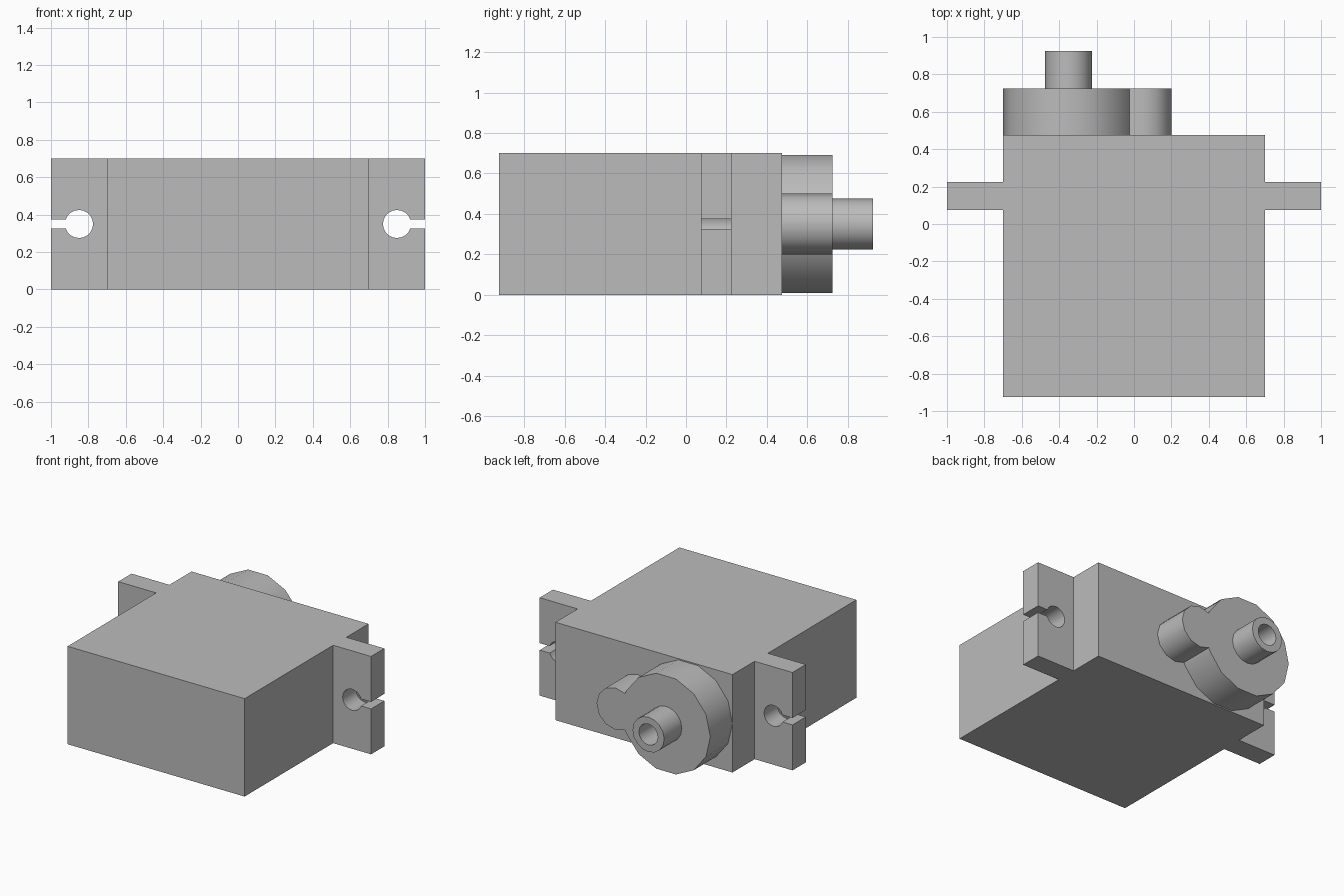
import bpy, bmesh
from math import sin, cos, pi, radians
from mathutils import Vector

cube = bpy.data.objects.get("Cube")
if cube:
    bpy.data.objects.remove(cube, do_unlink=True)

grey = bpy.data.materials.new("light_grey")
grey.use_nodes = True
colour = (0.5, 0.5, 0.5, 1)
grey.diffuse_color = colour
grey.node_tree.nodes["Principled BSDF"].inputs["Base Color"].default_value = colour

MID = 0.35      # height of every axis
AXLE_X = -0.35  # output axle


def finish(bm, name, smooth=None):
    bmesh.ops.recalc_face_normals(bm, faces=bm.faces)
    mesh = bpy.data.meshes.new(name)
    bm.to_mesh(mesh)
    bm.free()
    mesh.materials.append(grey)
    obj = bpy.data.objects.new(name, mesh)
    bpy.context.collection.objects.link(obj)
    if smooth:
        bpy.ops.object.select_all(action='DESELECT')
        obj.select_set(True)
        bpy.context.view_layer.objects.active = obj
        bpy.ops.object.shade_smooth_by_angle(angle=radians(smooth))
    return obj


def prism(name, outline, y0, y1, smooth=None):
    """Extrude an (x, z) outline from y0 to y1."""
    bm = bmesh.new()
    face = bm.faces.new([bm.verts.new((x, y0, z)) for x, z in outline])
    result = bmesh.ops.extrude_face_region(bm, geom=[face], use_keep_orig=True)
    verts = [v for v in result["geom"] if isinstance(v, bmesh.types.BMVert)]
    bmesh.ops.translate(bm, verts=verts, vec=(0, y1 - y0, 0))
    return finish(bm, name, smooth)


def arc(cx, radius, start, end, steps):
    angles = [radians(start + (end - start) * i / steps) for i in range(steps + 1)]
    return [(cx + radius * cos(a), MID + radius * sin(a)) for a in angles]


# Main case
prism("case", [(-0.7, 0), (0.7, 0), (0.7, 0.7), (-0.7, 0.7)], -0.925, 0.475)

# Mounting ears with a keyhole slot open to the outside
keyhole = arc(0.85, 0.075, -19.5, -340.5, 18)
ear = [(0.7, 0), (1, 0), (1, 0.325)] + keyhole + [(1, 0.375), (1, 0.7), (0.7, 0.7)]
for name, side in (("left_ear", 1), ("right_ear", -1)):
    prism(name, [(side * x, z) for x, z in ear], 0.075, 0.225, 35)

# Gear housing: large disc running into a smaller round lobe
step = 360 / 14
disc = arc(AXLE_X, 0.35, step, 360 - step, 12)
lobe = arc(0.05, 0.15, -120, 120, 8)
prism("gear_housing", disc + lobe, 0.475, 0.725, 35)

# Hollow output shaft
bm = bmesh.new()
section = [(0.075, 0.725), (0.125, 0.725), (0.125, 0.925), (0.075, 0.925)]
ring = [bm.verts.new((AXLE_X + r, y, MID)) for r, y in section]
edges = [bm.edges.new((ring[i], ring[(i + 1) % 4])) for i in range(4)]
bmesh.ops.spin(bm, geom=ring + edges, cent=(AXLE_X, 0, MID), axis=Vector((0, 1, 0)),
               angle=2 * pi, steps=16, use_duplicate=False)
bmesh.ops.remove_doubles(bm, verts=bm.verts, dist=0.0005)
finish(bm, "output_shaft", 35)
